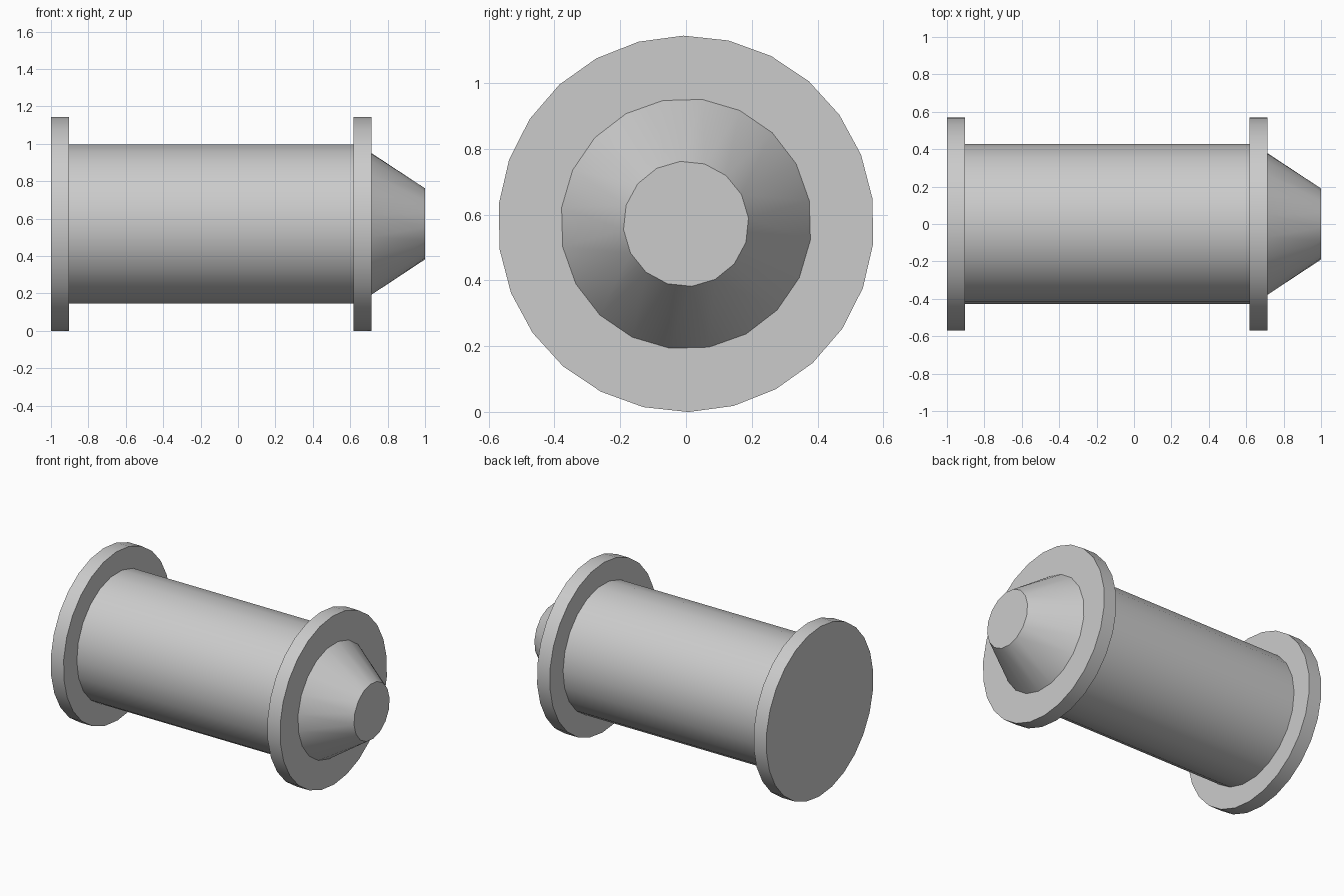
import bpy, bmesh, math

cube = bpy.data.objects.get("Cube")
if cube:
    bpy.data.objects.remove(cube, do_unlink=True)

R = 0.572            # flange radius, also the height of the axis
THICK = R / 6        # flange thickness
NOSE = R / 2         # nose length

grey = bpy.data.materials.new("grey")
grey.use_nodes = True
grey.diffuse_color = (0.6, 0.6, 0.6, 1)
grey.node_tree.nodes["Principled BSDF"].inputs["Base Color"].default_value = (0.6, 0.6, 0.6, 1)


def add_ring(bm, x, radius, sides, phase):
    angles = [math.radians(phase) + math.tau * i / sides for i in range(sides)]
    return [bm.verts.new((x, radius * math.cos(a), R + radius * math.sin(a))) for a in angles]


def turned_part(name, start, end):
    """Closed solid along x between two rings given as (x, radius, sides, phase)."""
    bm = bmesh.new()
    a, b = add_ring(bm, *start), add_ring(bm, *end)
    na, nb = len(a), len(b)
    if na == nb:
        for i in range(na):
            j = (i + 1) % na
            bm.faces.new((a[i], a[j], b[j], b[i]))
    else:
        # Zip rings with different side counts, always taking the nearer next corner
        i = j = 0
        while i < na or j < nb:
            next_a = start[3] + 360 * (i + 1) / na
            next_b = end[3] + 360 * (j + 1) / nb
            if j == nb or (i < na and next_a <= next_b):
                bm.faces.new((a[i % na], a[(i + 1) % na], b[j % nb]))
                i += 1
            else:
                bm.faces.new((a[i % na], b[(j + 1) % nb], b[j % nb]))
                j += 1
    bm.faces.new(a)
    bm.faces.new(b)
    bmesh.ops.recalc_face_normals(bm, faces=bm.faces)
    mesh = bpy.data.meshes.new(name)
    bm.to_mesh(mesh)
    bm.free()
    mesh.materials.append(grey)
    obj = bpy.data.objects.new(name, mesh)
    bpy.context.collection.objects.link(obj)
    bpy.ops.object.select_all(action='DESELECT')
    obj.select_set(True)
    bpy.context.view_layer.objects.active = obj
    bpy.ops.object.shade_smooth_by_angle(angle=math.radians(30))
    return obj


nose_x = 1 - NOSE
# End flanges
for name, x in (("rear_flange", -1), ("front_flange", nose_x - THICK)):
    turned_part(name, (x, R, 26, 7.7), (x + THICK, R, 26, 7.7))
# Main barrel
turned_part("barrel", (THICK - 1, R * 0.75, 22, 0.8), (nose_x - THICK, R * 0.75, 22, 0.8))
# Tapered nose
turned_part("nose_cone", (nose_x, R * 2 / 3, 20, 10.6), (1, R / 3, 16, 5.3))
